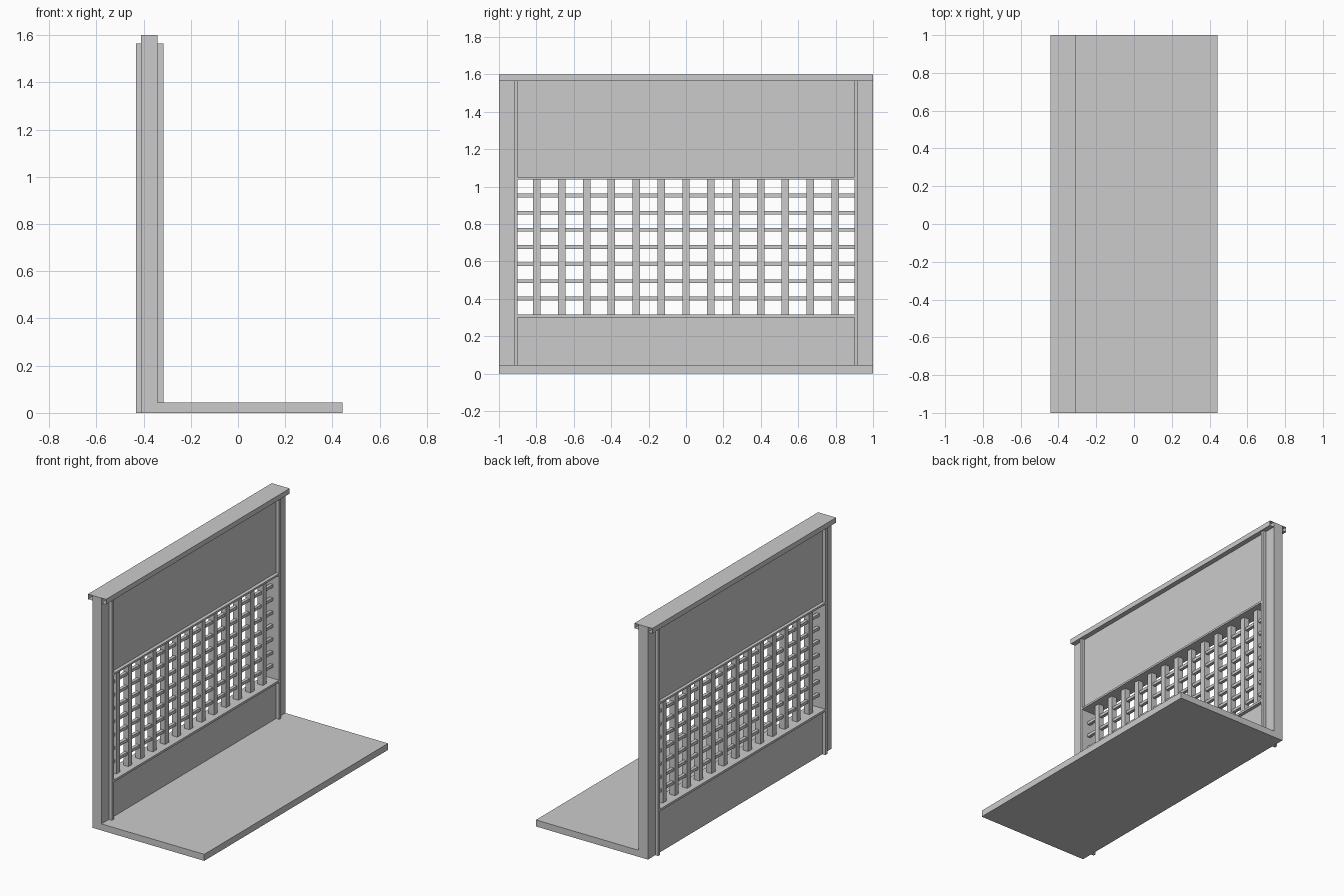
import bpy

if "Cube" in bpy.data.objects:
    bpy.data.objects.remove(bpy.data.objects["Cube"])


def mesh(name, verts, faces):
    me = bpy.data.meshes.new(name)
    me.from_pydata(verts, [], faces)
    me.update()
    ob = bpy.data.objects.new(name, me)
    bpy.context.collection.objects.link(ob)
    return ob


def box(name, x0, x1, y0, y1, z0, z1):
    v = [(x, y, z) for x in (x0, x1) for y in (y0, y1) for z in (z0, z1)]
    f = [(0, 1, 3, 2), (4, 6, 7, 5), (0, 4, 5, 1),
         (2, 3, 7, 6), (0, 2, 6, 4), (1, 5, 7, 3)]
    return mesh(name, v, f)


BACK, FRONT = -0.41, -0.34       # wall thickness
TB, TF = -0.432, -0.316          # trim thickness
MID = (BACK + FRONT) / 2

# Floor slab
box("floor", BACK, 0.443, -1, 1, 0, 0.045)

# End posts with vertical trim strips
for side, s in (("left", -1), ("right", 1)):
    a, b = sorted((s * 0.9, s * 1.0))
    box(side + "_post", BACK, FRONT, a, b, 0.045, 1.6)
    a, b = sorted((s * 0.9, s * 0.92))
    box(side + "_trim_back", TB, BACK, a, b, 0, 1.565)
    box(side + "_trim_front", FRONT, TF, a, b, 0.045, 1.565)

# Solid panels above and below the opening
box("lower_panel", BACK, FRONT, -0.9, 0.9, 0.045, 0.30)
box("upper_panel", BACK, FRONT, -0.9, 0.9, 1.05, 1.6)

# Horizontal trim rails bordering the opening
box("lower_rail", TB, TF, -0.9, 0.9, 0.30, 0.315)
box("upper_rail", TB, TF, -0.9, 0.9, 1.037, 1.05)

# Lattice
for i in range(13):
    y = (i - 6) * 0.1328
    box(f"lattice_upright_{i}", MID - 0.02, MID + 0.02, y - 0.02, y + 0.02, 0.315, 1.037)
for i in range(7):
    z = 0.402 + i * 0.0917
    box(f"lattice_crossbar_{i}", MID - 0.011, MID + 0.011, -0.9, 0.9, z - 0.01, z + 0.01)

# Hollow cap strip, open at both ends and wrapped around the wall top
profile = [(BACK, 1.565), (-0.443, 1.565), (-0.443, 1.6),
           (-0.306, 1.6), (-0.306, 1.565), (FRONT, 1.565)]
n = len(profile)
mesh("top_cap", [(x, y, z) for y in (-1, 1) for x, z in profile],
     [(i, i + n, i + n + 1, i + 1) for i in range(n - 1)])
